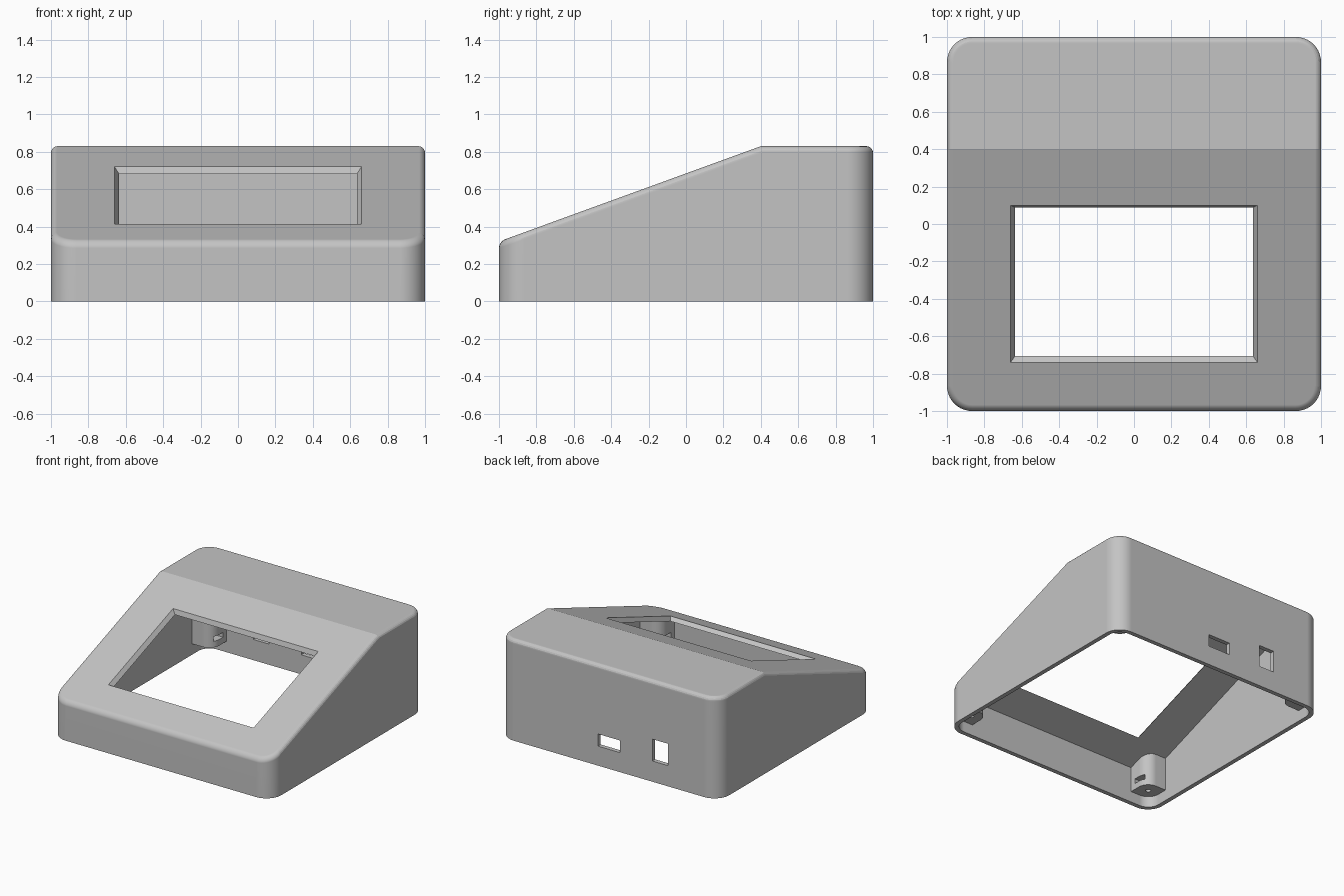
import bpy
import bmesh
from math import sin, cos, pi, atan
from mathutils import Matrix

cube = bpy.data.objects.get("Cube")
if cube:
    bpy.data.objects.remove(cube)

HEIGHT, CREASE_Y, SLOPE = 0.83, 0.4, 0.364
WALL, CORNER = 0.036, 0.135
ARC_STEPS = 10

grey = bpy.data.materials.new("plain_grey")
grey.use_nodes = True
GREY = (0.55, 0.55, 0.55, 1)
grey.diffuse_color = GREY
grey.node_tree.nodes["Principled BSDF"].inputs["Base Color"].default_value = GREY


def finish(name, bm):
    bmesh.ops.recalc_face_normals(bm, faces=bm.faces)
    mesh = bpy.data.meshes.new(name)
    bm.to_mesh(mesh)
    bm.free()
    mesh.materials.append(grey)
    obj = bpy.data.objects.new(name, mesh)
    bpy.context.collection.objects.link(obj)
    return obj


def arc(cx, cy, r, start):
    """Quarter circle, anticlockwise from the start angle."""
    angles = [start + pi / 2 * i / ARC_STEPS for i in range(ARC_STEPS + 1)]
    return [(cx + r * cos(a), cy + r * sin(a)) for a in angles]


def wedge(name, inset, base, round_edge=0):
    """Rounded plan with a flat rear top and a sloping front top."""
    r, c = CORNER - inset, 1 - CORNER
    rear = [(1 - inset, CREASE_Y)] + arc(c, c, r, 0) + arc(-c, c, r, pi / 2)
    front = [(inset - 1, CREASE_Y)] + arc(-c, -c, r, pi) + arc(c, -c, r, 1.5 * pi)
    plan, k = rear + front, len(rear)
    bm = bmesh.new()
    low = [bm.verts.new((x, y, base)) for x, y in plan]
    top = [bm.verts.new((x, y, HEIGHT - inset + SLOPE * min(0, y - CREASE_Y)))
           for x, y in plan]
    bm.faces.new(low)
    caps = [bm.faces.new(top[:k + 1]), bm.faces.new(top[k:] + top[:1])]
    for i in range(len(plan)):
        j = (i + 1) % len(plan)
        bm.faces.new((low[i], low[j], top[j], top[i]))
    bmesh.ops.recalc_face_normals(bm, faces=bm.faces)
    if round_edge:
        rim = [e for e in bm.edges if sum(f in caps for f in e.link_faces) == 1]
        bmesh.ops.bevel(bm, geom=rim, offset=round_edge, segments=5,
                        profile=0.5, affect='EDGES')
    return finish(name, bm)


def prism(name, plan, z0, z1):
    bm = bmesh.new()
    face = bm.faces.new([bm.verts.new((x, y, z0)) for x, y in plan])
    ext = bmesh.ops.extrude_face_region(bm, geom=[face], use_keep_orig=True)
    for v in ext["geom"]:
        if isinstance(v, bmesh.types.BMVert):
            v.co.z = z1
    return finish(name, bm)


def box(name, x0, x1, y0, y1, z0, z1):
    return prism(name, [(x0, y0), (x1, y0), (x1, y1), (x0, y1)], z0, z1)


def cut(target, cutter):
    """Subtract the cutter, then discard it."""
    mod = target.modifiers.new("cut", 'BOOLEAN')
    mod.operation, mod.solver, mod.object = 'DIFFERENCE', 'EXACT', cutter
    with bpy.context.temp_override(object=target, active_object=target):
        bpy.ops.object.modifier_apply(modifier=mod.name)
    bpy.data.objects.remove(cutter)


# Outer body and the open-bottomed cavity
case = wedge("sloped_case", 0, 0, 0.035)
cavity = wedge("cavity", WALL, -0.1)

# Corner posts are left standing by removing them from the cavity
POST, AXIS, POST_BASE = 0.78, 0.87, 0.09
corners = [(sx, sy) for sx in (-1, 1) for sy in (-1, 1)]
post_plan = arc(AXIS, AXIS, AXIS - POST, pi) + [(1.2, POST), (1.2, 1.2), (POST, 1.2)]
for sx, sy in corners:
    cut(cavity, prism("post", [(x * sx, y * sy) for x, y in post_plan], POST_BASE, 1))
cut(case, cavity)

# Screw hole and sideways nut slot in each post
for sx, sy in corners:
    hole = [(sx * AXIS + 0.02 * cos(i * pi / 8), sy * AXIS + 0.02 * sin(i * pi / 8))
            for i in range(16)]
    cut(case, prism("screw_hole", hole, 0.05, 0.25))
    xs = sorted((sx * 0.7, sx * 0.92))
    cut(case, box("nut_slot", *xs, sy * AXIS - 0.05, sy * AXIS + 0.05, 0.14, 0.18))

# Rear ports
cut(case, box("wide_port", -0.1, 0.1, 0.9, 1.1, 0.16, 0.26))
cut(case, box("tall_port", -0.535, -0.395, 0.9, 1.1, 0.17, 0.35))

# Screen window with tapered sides, square to the sloping top
bm = bmesh.new()
bmesh.ops.create_cube(bm, size=2)
for v in bm.verts:
    taper = 0.03 * v.co.z
    v.co.x *= 0.66 + taper
    v.co.y *= 0.447 + taper
    v.co.z *= 0.042
centre_y = -0.32
bm.transform(Matrix.Translation((0, centre_y, HEIGHT + SLOPE * (centre_y - CREASE_Y)))
             @ Matrix.Rotation(atan(SLOPE), 4, 'X'))
cut(case, finish("window", bm))

# Smooth rounded edges, crisp flats
bpy.ops.object.select_all(action='DESELECT')
case.select_set(True)
bpy.context.view_layer.objects.active = case
bpy.ops.object.shade_smooth_by_angle(angle=0.3)
weighted = case.modifiers.new("flat_normals", 'WEIGHTED_NORMAL')
weighted.keep_sharp = True
